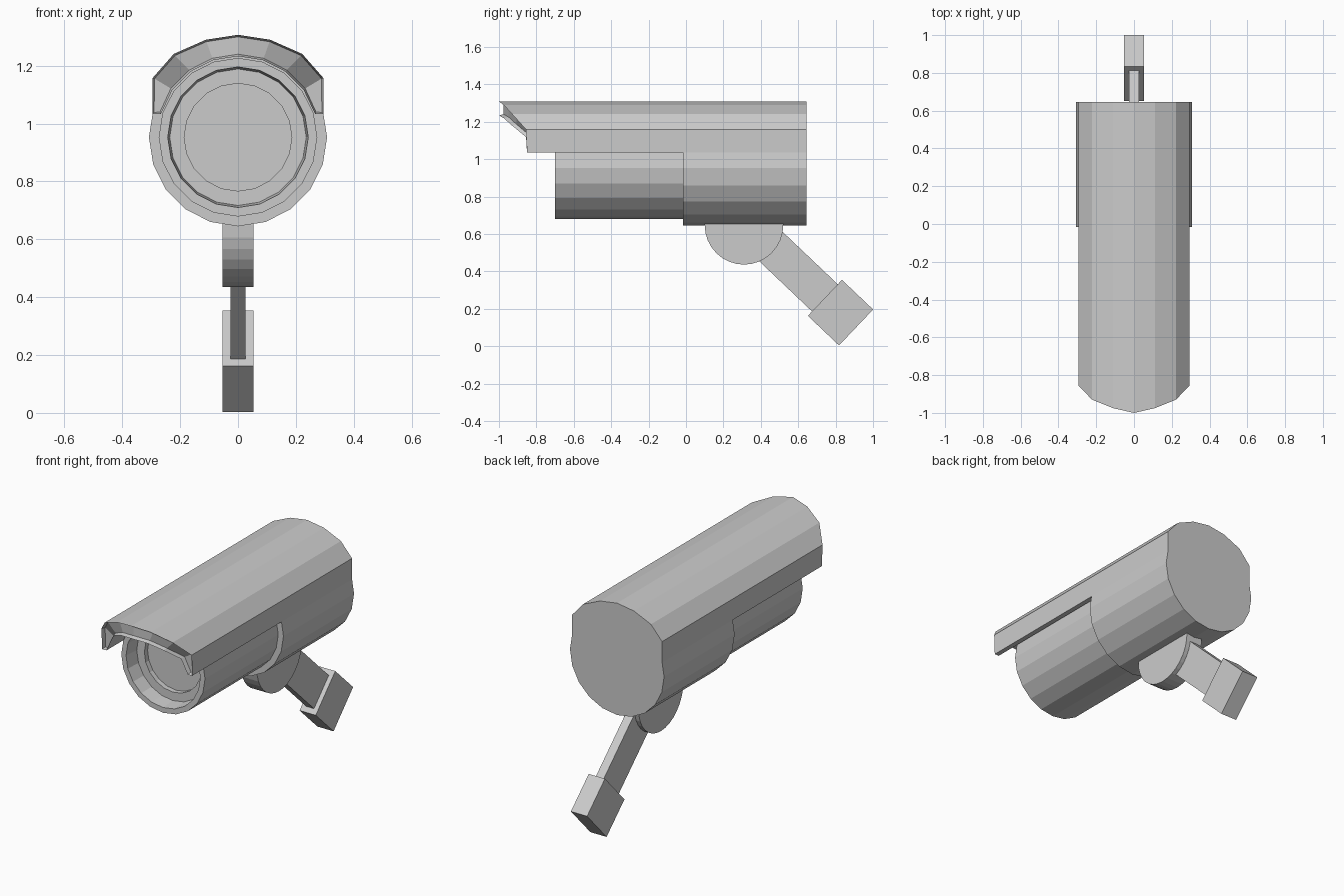
import bpy, bmesh
from math import sin, cos, pi, radians, atan2
from mathutils import Matrix

if "Cube" in bpy.data.objects:
    bpy.data.objects.remove(bpy.data.objects["Cube"])

CZ = 0.953   # height of the camera axis
SIDES = 20


def finish(bm, name):
    bmesh.ops.recalc_face_normals(bm, faces=bm.faces[:])
    mesh = bpy.data.meshes.new(name)
    bm.to_mesh(mesh)
    bm.free()
    ob = bpy.data.objects.new(name, mesh)
    bpy.context.collection.objects.link(ob)
    return ob


def turned(name, profile):
    """Capped solid turned around the camera axis from (radius, y) points."""
    bm = bmesh.new()
    rings = [[bm.verts.new((r * cos(2 * pi * i / SIDES), y, CZ + r * sin(2 * pi * i / SIDES)))
              for i in range(SIDES)] for r, y in profile]
    for a, b in zip(rings, rings[1:]):
        for i in range(SIDES):
            j = (i + 1) % SIDES
            bm.faces.new((a[i], a[j], b[j], b[i]))
    bm.faces.new(rings[0])
    bm.faces.new(rings[-1])
    return finish(bm, name)


def tilted_box(name, y, z, width, length, height, angle):
    bm = bmesh.new()
    bmesh.ops.create_cube(bm, size=1, matrix=Matrix.Translation((0, y, z))
                          @ Matrix.Rotation(angle, 4, 'X')
                          @ Matrix.Diagonal((width, length, height, 1)))
    return finish(bm, name)


# Housing: wide rear barrel and slimmer front barrel with recessed lens
turned("rear_housing", [(0.308, -0.015), (0.308, 0.645)])
turned("front_housing", [(0.274, 0.0), (0.274, -0.70), (0.243, -0.70), (0.236, -0.61),
                         (0.186, -0.61), (0.186, -0.58)])

# Sun visor: thick arched shell with a swept, recessed front lip
half = [(0.295, 1.034, -0.85), (0.295, 1.158, -0.855), (0.222, 1.241, -0.93),
        (0.111, 1.29, -0.975), (0, 1.307, -1.0)]
arch = half + [(-x, z, y) for x, z, y in reversed(half[:-1])]
bm = bmesh.new()
rows = []
for i, (x, z, y) in enumerate(arch):
    a = radians(18 * (i + 1))
    ix, iz = 0.28 * cos(a), CZ + 0.28 * sin(a)
    if i in (0, len(arch) - 1):
        iz = 1.034
    rows.append([bm.verts.new(p) for p in
                 ((x, y, z), (x, 0.645, z), (ix, 0.645, iz), (ix, y, iz))])
lip = []
for a, b in zip(rows, rows[1:]):
    for k in range(4):
        m = (k + 1) % 4
        f = bm.faces.new((a[k], a[m], b[m], b[k]))
        if k == 3:
            lip.append(f)
bm.faces.new(rows[0])
bm.faces.new(rows[-1])
bmesh.ops.recalc_face_normals(bm, faces=bm.faces[:])
bmesh.ops.inset_region(bm, faces=lip, thickness=0.007, depth=0)
lip_verts = {v for f in lip for v in f.verts}
bmesh.ops.translate(bm, verts=list(lip_verts), vec=(0, 0.025, 0))
finish(bm, "sun_visor")

# Half-round mounting knuckle under the housing
bm = bmesh.new()
N = 16
outline = [(0.31 + 0.21 * cos(pi * i / N), 0.647 - 0.211 * sin(pi * i / N)) for i in range(N + 1)]
outline = [(0.52, 0.66)] + outline + [(0.10, 0.66)]
left, right = [[bm.verts.new((x, y, z)) for y, z in outline] for x in (-0.053, 0.053)]
bm.faces.new(left)
bm.faces.new(right)
for i in range(len(outline)):
    j = (i + 1) % len(outline)
    bm.faces.new((left[i], left[j], right[j], right[i]))
finish(bm, "mount_knuckle")

# Slanted arm and wall foot
dy, dz = 0.725, -0.689
angle = atan2(dz, dy)
fy, fz = 0.826, 0.179
tilted_box("wall_foot", fy, fz, 0.106, 0.23, 0.265, angle)
tilted_box("mount_arm", fy - 0.34 * dy, fz - 0.34 * dz, 0.052, 0.50, 0.20, angle)
